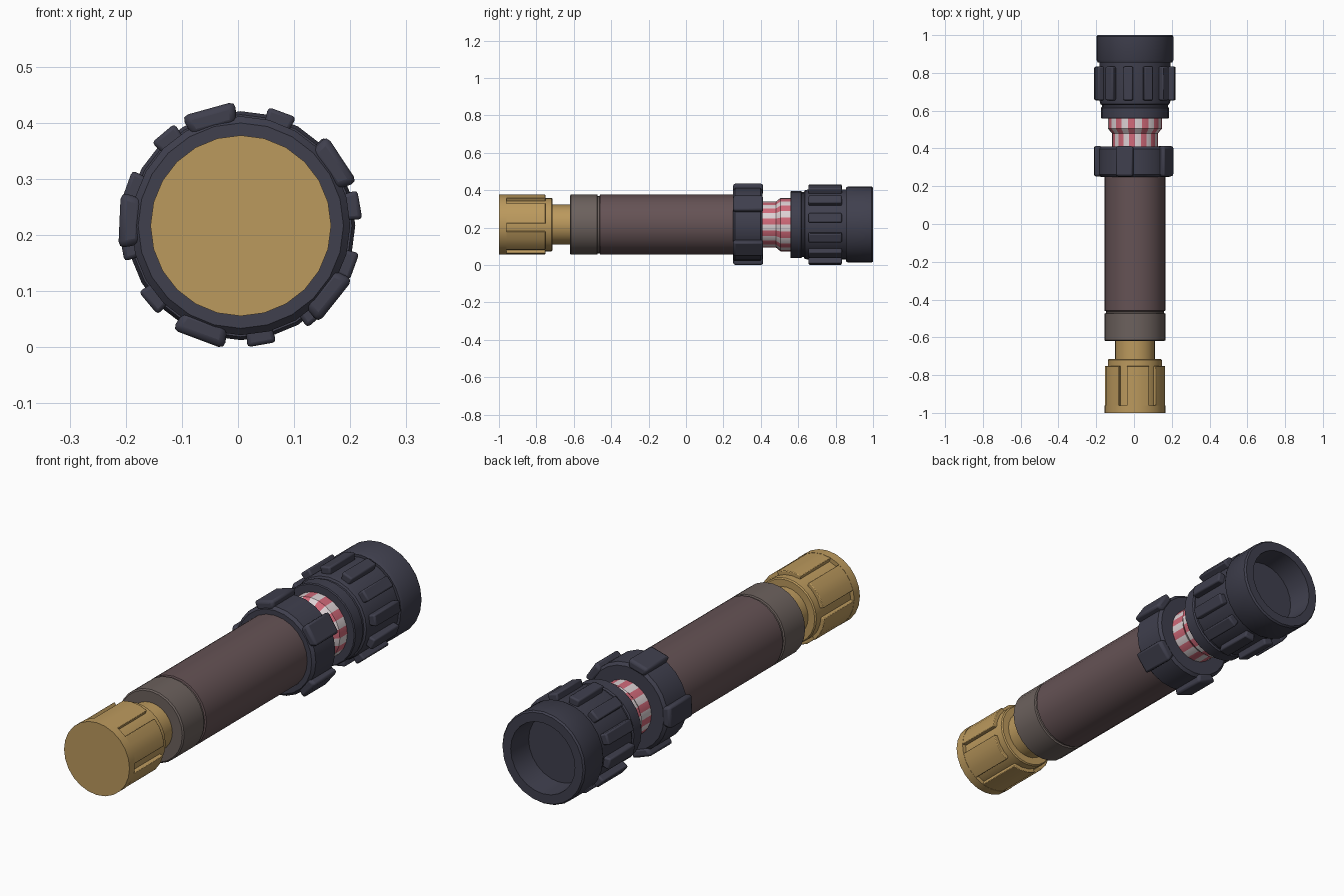
import bpy, bmesh
from math import sin, cos, pi, radians

if "Cube" in bpy.data.objects:
    bpy.data.objects.remove(bpy.data.objects["Cube"])

CX, CZ, N = 0.005, 0.2165, 24


def material(name, rgb):
    m = bpy.data.materials.new(name)
    m.diffuse_color = (*rgb, 1)
    m.use_nodes = True
    m.node_tree.nodes["Principled BSDF"].inputs["Base Color"].default_value = m.diffuse_color
    return m


GOLD = material("brass", (0.5, 0.32, 0.11))
BROWN = material("brown_grip", (0.13, 0.085, 0.09))
GREY = material("grey_brown", (0.15, 0.12, 0.11))
DARK = material("dark_metal", (0.05, 0.05, 0.075))
RED = material("red_stripe", (0.63, 0.14, 0.19))
WHITE = material("white_stripe", (0.72, 0.64, 0.66))


def point(r, a, y):
    return (CX + r * cos(a), y, CZ + r * sin(a))


def finish(name, bm, mats, bevel=0.0):
    bmesh.ops.recalc_face_normals(bm, faces=bm.faces)
    me = bpy.data.meshes.new(name)
    bm.to_mesh(me)
    bm.free()
    ob = bpy.data.objects.new(name, me)
    bpy.context.collection.objects.link(ob)
    for m in mats:
        me.materials.append(m)
    if bevel:
        b = ob.modifiers.new("bevel", "BEVEL")
        b.width, b.segments = bevel, 2
    bpy.ops.object.select_all(action='DESELECT')
    ob.select_set(True)
    bpy.context.view_layer.objects.active = ob
    bpy.ops.object.shade_smooth_by_angle(angle=radians(32))
    return ob


def lathe(name, profile, *mats):
    """Revolve (y, radius) pairs about the long axis; sides cycle through mats."""
    bm = bmesh.new()
    rings = [[bm.verts.new(point(r, 2 * pi * i / N, y)) for i in range(N)]
             for y, r in profile]
    for a, b in zip(rings, rings[1:]):
        for i in range(N):
            j = (i + 1) % N
            bm.faces.new((a[i], a[j], b[j], b[i])).material_index = i % len(mats)
    bm.faces.new(rings[0])
    bm.faces.new(rings[-1])
    return finish(name, bm, mats)


def pads(name, count, start, width, r0, r1, y0, y1, mat, bevel, steps=1):
    """Ring of raised pads; start and width are in degrees."""
    bm = bmesh.new()
    for k in range(count):
        mid = radians(start + 360 * k / count)
        secs = []
        for s in range(steps + 1):
            a = mid + radians(width) * (s / steps - 0.5)
            secs.append([bm.verts.new(point(r, a, y)) for r, y in
                         ((r0, y0), (r1, y0), (r1, y1), (r0, y1))])
        for a, b in zip(secs, secs[1:]):
            for i in range(4):
                j = (i + 1) % 4
                bm.faces.new((a[i], a[j], b[j], b[i]))
        bm.faces.new(secs[0])
        bm.faces.new(secs[-1])
    return finish(name, bm, [mat], bevel)


# Brass end cap with neck and raised panels
lathe("end_cap", [(-1, 0.161), (-0.96, 0.161), (-0.96, 0.143), (-0.72, 0.143),
                  (-0.715, 0.138), (-0.715, 0.106), (-0.6, 0.106)], GOLD)
pads("end_cap_panels", 6, 24, 44, 0.13, 0.16, -0.965, -0.752, GOLD, 0.003, 3)

# Rear sleeve and long grip, separated by a groove
lathe("rear_sleeve", [(-0.62, 0.155), (-0.615, 0.161), (-0.475, 0.161),
                      (-0.472, 0.154), (-0.45, 0.154)], GREY)
lathe("grip", [(-0.462, 0.154), (-0.459, 0.161), (0.27, 0.161)], BROWN)

# Middle ring with five lugs
lathe("middle_ring", [(0.25, 0.183), (0.262, 0.195), (0.398, 0.195),
                      (0.41, 0.183)], DARK)
pads("middle_ring_lugs", 5, 33.5, 26, 0.18, 0.222, 0.252, 0.413, DARK, 0.012)

# Striped glass neck
lathe("striped_neck", [(0.40, 0.122), (0.48, 0.122), (0.505, 0.143),
                       (0.57, 0.143)], RED, WHITE)

# Head: collar, ribbed barrel and lens hood with an open recess
lathe("head_collar", [(0.558, 0.176), (0.562, 0.18), (0.615, 0.18),
                      (0.62, 0.174), (0.63, 0.174), (0.635, 0.183),
                      (0.65, 0.187), (0.87, 0.187)], DARK)
pads("head_ribs", 12, 10, 14, 0.175, 0.217, 0.655, 0.833, DARK, 0.007)
lathe("lens_hood", [(0.856, 0.185), (0.856, 0.198), (0.868, 0.204),
                    (0.992, 0.204), (1.0, 0.198), (1.0, 0.158),
                    (0.885, 0.150)], DARK)
